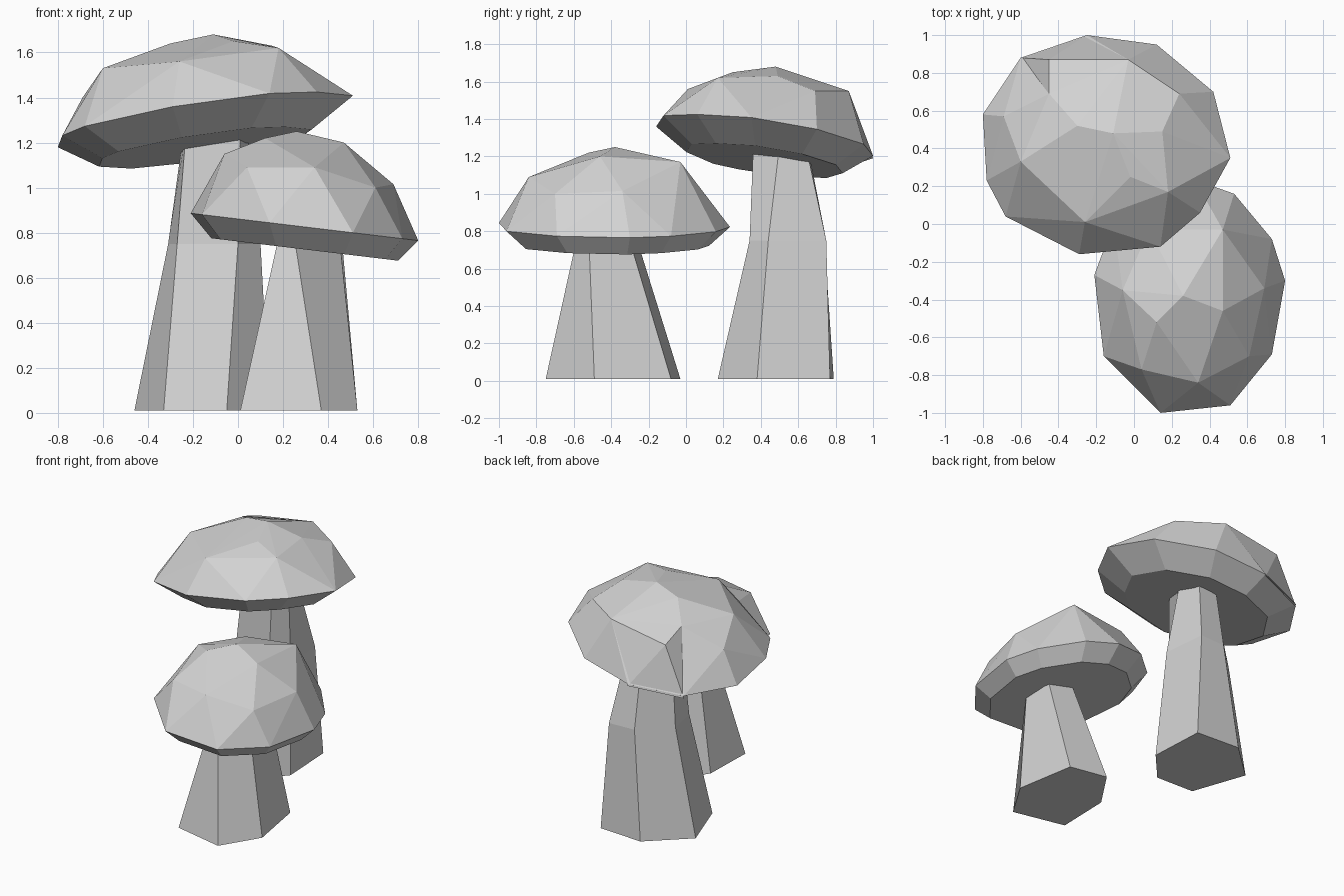
import bpy
import bmesh
from mathutils import Vector

default_cube = bpy.data.objects.get("Cube")
if default_cube:
    bpy.data.objects.remove(default_cube, do_unlink=True)

grey = bpy.data.materials.new("stone_grey")
grey.use_nodes = True
grey.diffuse_color = (.65, .65, .65, 1)
grey.node_tree.nodes["Principled BSDF"].inputs["Base Color"].default_value = grey.diffuse_color


def finish(name, bm):
    """Turn a bmesh into a flat shaded object with the shared material."""
    bmesh.ops.recalc_face_normals(bm, faces=bm.faces[:])
    mesh = bpy.data.meshes.new(name)
    bm.to_mesh(mesh)
    bm.free()
    mesh.materials.append(grey)
    obj = bpy.data.objects.new(name, mesh)
    bpy.context.scene.collection.objects.link(obj)
    return obj


def faceted_hull(name, points):
    """Wrap the points in a faceted convex shell."""
    bm = bmesh.new()
    for point in points:
        bm.verts.new(point)
    result = bmesh.ops.convex_hull(bm, input=bm.verts[:])
    loose = set(result["geom_interior"]) | set(result["geom_unused"])
    loose = [item for item in loose if isinstance(item, bmesh.types.BMVert)]
    bmesh.ops.delete(bm, geom=loose, context="VERTS")
    return finish(name, bm)


def tilted_cap(name, rim, crown, centre, height, slope, inset, depth):
    """Dome over a tilted rim, with an inset flat underside below it."""
    centre, slope = Vector(centre), Vector(slope)

    def on_plane(point, drop):
        level = height + slope.dot(point - centre) - drop
        return Vector((point.x, point.y, level))

    points = [Vector(p) for p in crown]
    for corner in rim:
        corner = Vector(corner)
        points.append(on_plane(corner, 0))
        points.append(on_plane(centre.lerp(corner, inset), depth))
    return faceted_hull(name, points)


def lofted_stem(name, levels):
    """Closed tapering stem through rings given as height and outline."""
    bm = bmesh.new()
    rings = [[bm.verts.new((x, y, z)) for x, y in outline]
             for z, outline in levels]
    for lower, upper in zip(rings, rings[1:]):
        count = len(lower)
        for i in range(count):
            j = (i + 1) % count
            bm.faces.new((lower[i], lower[j], upper[j], upper[i]))
    bm.faces.new(rings[0])
    bm.faces.new(rings[-1])
    return finish(name, bm)


# Tall mushroom: cap
tilted_cap(
    "tall_cap",
    rim=[(-.25, 1), (.12, .95), (.42, .7), (.51, .35), (.35, .06),
         (.14, -.12), (-.29, -.16), (-.68, .04), (-.78, .23),
         (-.8, .58), (-.6, .88)],
    crown=[(-.6, .33, 1.53), (-.26, .01, 1.56), (.18, .17, 1.62),
           (.24, .69, 1.55), (-.03, .87, 1.55), (-.45, .69, 1.54),
           (-.3, .52, 1.64), (-.11, .48, 1.68), (.15, .49, 1.63),
           (-.02, .25, 1.65), (-.69, .57, 1.4)],
    centre=(-.145, .42), height=1.3, slope=(.15, -.14),
    inset=.72, depth=.12)

# Tall mushroom: small overhanging fold at the back of the cap
faceted_hull("tall_cap_fold", [
    (-.6, .88, 1.15), (-.45, .87, 1.48), (-.45, .69, 1.545),
    (-.03, .87, 1.55), (-.25, 1, 1.19)])

# Tall mushroom: stem
lofted_stem("tall_stem", [
    (.01, [(-.33, .18), (-.05, .17), (.14, .38),
           (.12, .77), (-.2, .79), (-.46, .55)]),
    (.75, [(-.27, .35), (0, .34), (.1, .44),
           (.07, .75), (-.12, .74), (-.31, .56)]),
    (1.26, [(-.23, .38), (.01, .36), (.04, .5),
            (0, .64), (-.12, .65), (-.24, .5)])])

# Short mushroom: cap
tilted_cap(
    "short_cap",
    rim=[(.32, .235), (.53, .16), (.73, -.08), (.8, -.3), (.73, -.69),
         (.51, -.96), (.14, -1), (-.16, -.7), (-.21, -.27),
         (-.11, 0), (.1, .19)],
    crown=[(.26, -.38, 1.25), (.12, -.52, 1.22), (.47, -.46, 1.2),
           (-.06, -.35, 1.15), (.04, -.77, 1.09), (.34, -.84, 1.09),
           (.61, -.7, 1), (.69, -.34, 1.015), (.47, -.03, 1.17),
           (.08, -.03, 1.12)],
    centre=(.3, -.38), height=.825, slope=(-.12, 0),
    inset=.82, depth=.1)

# Short mushroom: stem
lofted_stem("short_stem", [
    (.01, [(.01, -.67), (.37, -.75), (.53, -.49),
           (.46, -.08), (.2, -.03), (.02, -.3)]),
    (.78, [(.18, -.54), (.25, -.58), (.45, -.52),
           (.46, -.31), (.3, -.27), (.18, -.38)])])
